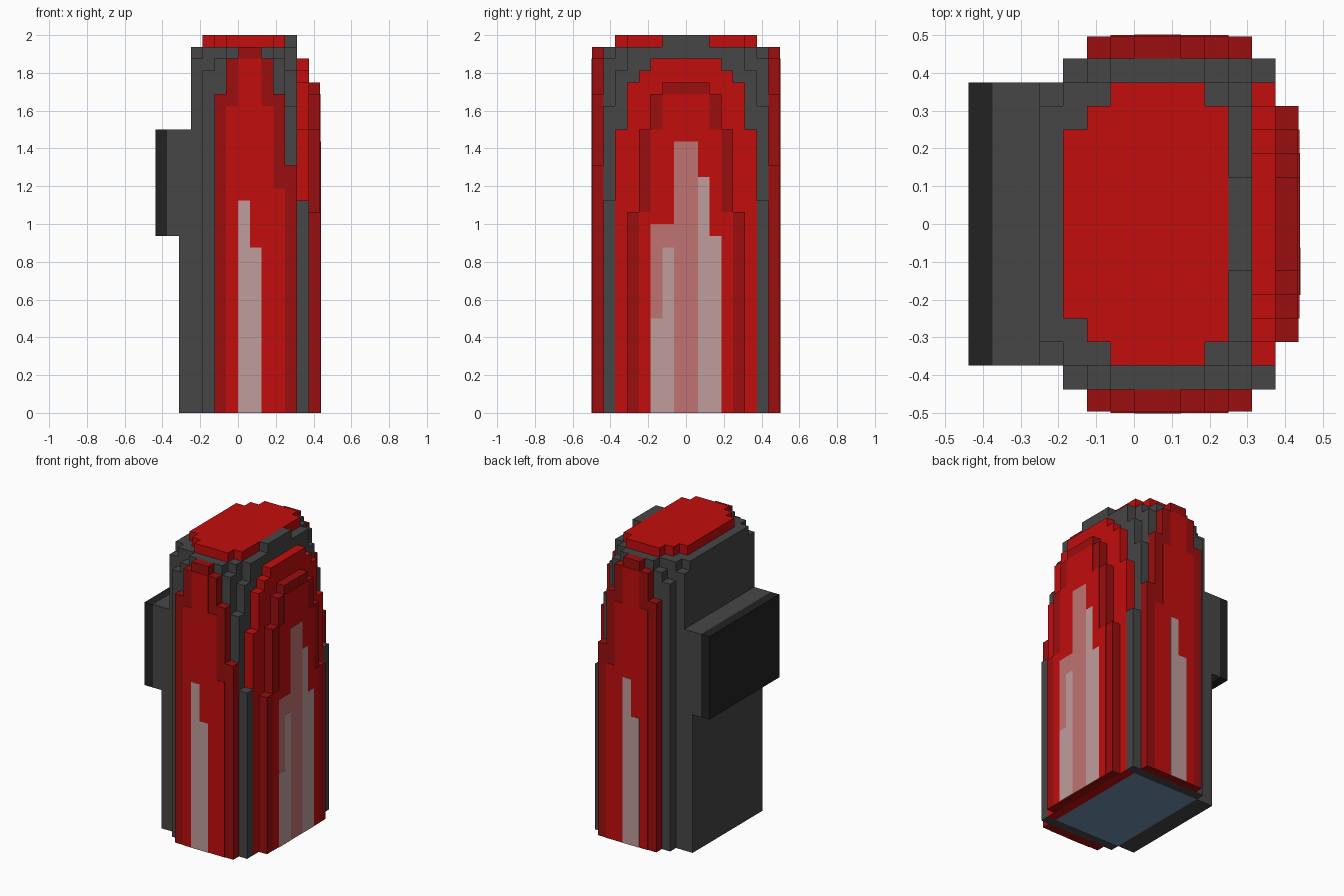
import bpy, bmesh

if "Cube" in bpy.data.objects:
    bpy.data.objects.remove(bpy.data.objects["Cube"])

U = 1 / 16   # one block step
P = 0.05     # painted plate thickness, in steps


def material(name, rgb):
    lin = [((c / 255 + 0.055) / 1.055) ** 2.4 for c in rgb] + [1]
    m = bpy.data.materials.new(name)
    m.use_nodes = True
    m.diffuse_color = lin
    bsdf = next(n for n in m.node_tree.nodes if n.type == 'BSDF_PRINCIPLED')
    bsdf.inputs["Base Color"].default_value = lin
    return m


GREY = material("grey", (70, 70, 70))
BLACK = material("black", (34, 34, 34))
RED = material("bright red", (194, 13, 13))
DARK = material("dark red", (155, 14, 14))
PINK = material("pink", (192, 114, 114))
PALE = material("pale pink", (192, 156, 156))
BLUE = material("slate blue", (112, 144, 174))


def prism(name, mat, axis, lo, hi, edges, tops, base=0, mirrored=False):
    """Extrude a stepped outline along an axis; column i spans edges[i]..edges[i+1]."""
    up, down = [], []
    for i, t in enumerate(tops):
        up += [(edges[i], t), (edges[i + 1], t)]
        down += [(edges[i], -t), (edges[i + 1], -t)]
    outline = up + (down[::-1] if mirrored else [(edges[-1], base), (edges[0], base)])
    outline = [p for i, p in enumerate(outline) if p != outline[i - 1]]
    place = {'x': lambda a, h, d: (d, a, h),
             'y': lambda a, h, d: (a, d, h),
             'z': lambda a, h, d: (a, h, d)}[axis]
    bm = bmesh.new()
    rings = [[bm.verts.new([c * U for c in place(a, h, d)]) for a, h in outline]
             for d in (lo, hi)]
    bm.faces.new(rings[0])
    bm.faces.new(rings[1])
    n = len(outline)
    for i in range(n):
        j = (i + 1) % n
        bm.faces.new((rings[0][i], rings[0][j], rings[1][j], rings[1][i]))
    bmesh.ops.recalc_face_normals(bm, faces=bm.faces)
    mesh = bpy.data.meshes.new(name)
    bm.to_mesh(mesh)
    bm.free()
    mesh.materials.append(mat)
    ob = bpy.data.objects.new(name, mesh)
    bpy.context.collection.objects.link(ob)
    return ob


def arch(name, mat, lo, hi, half, tops, base=0):
    """Symmetric stepped arch facing +x; half lists the half widths from the centre out."""
    edges = [-h for h in half[::-1]] + list(half)
    prism(name, mat, 'x', lo, hi, edges, tops[::-1] + tops[1:], base)


# Core and underside
prism("core", GREY, 'x', -3, 4, [-6, 6], [31], P)
arch("rear_wall_upper", GREY, -4, -3, [5, 6], [31, 30])
prism("rear_wall_lower", GREY, 'x', -5, -4, [-6, 6], [24])
prism("underside", BLUE, 'z', 0, P, [-3, 5], [6], mirrored=True)

# Rear pack
prism("pack_body", GREY, 'x', -6, -5, [-6, 6], [24], 15)
prism("pack_cover", BLACK, 'x', -7, -6, [-6, 6], [24], 15)

# Top cap
prism("top_cap", RED, 'z', 31, 32, [-3, -2, -1, 3, 4], [4, 5, 6, 5], mirrored=True)

# Stepped arches on the +x face, inside to outside
arch("grey_arch", GREY, 4, 5, [2, 5, 6], [32, 31, 29], P)
arch("red_arch", RED, 5, 6, [3, 4, 5, 6], [30, 29, 28, 24])
arch("dark_red_arch", DARK, 6, 7 - P, [2, 3, 4, 5], [28, 27, 24, 17])
arch("red_arch_face", RED, 7 - P, 7, [2, 3, 4], [27, 24, 17])
prism("arch_rim_face", DARK, 'x', 7 - P, 7 - P / 2, [-5, 5], [17])

# Painted streaks on the arch
prism("streak_pink", PINK, 'x', 7, 7 + P / 2, [-3, -1, 1], [16, 23])
prism("streak_pale_small", PALE, 'x', 7 + P / 2, 7 + P, [-3, -2, -1], [8, 14])
prism("streak_pale_tall", PALE, 'x', 7, 7 + P / 2, [1, 2, 3], [20, 15])

# Matching side panels on -y and +y
for side, s in (("front", -1), ("back", 1)):
    prism(side + "_grey_layer", GREY, 'y', 6 * s, 7 * s,
          [-3, -2, -1, 3, 4, 5, 6], [29, 30, 31, 30, 26, 18])
    prism(side + "_panel", DARK, 'y', 7 * s, (8 - P) * s,
          [-2, -1, 0, 2, 3, 4, 5], [27, 30, 31, 30, 27, 21])
    prism(side + "_panel_face", RED, 'y', (8 - P) * s, 8 * s,
          [-1, 0, 2, 3, 4], [26, 30, 26, 19])
    prism(side + "_streak", PALE, 'y', 8 * s, (8 + P / 2) * s,
          [0, 1, 2], [18, 14] if s < 0 else [14, 18])
